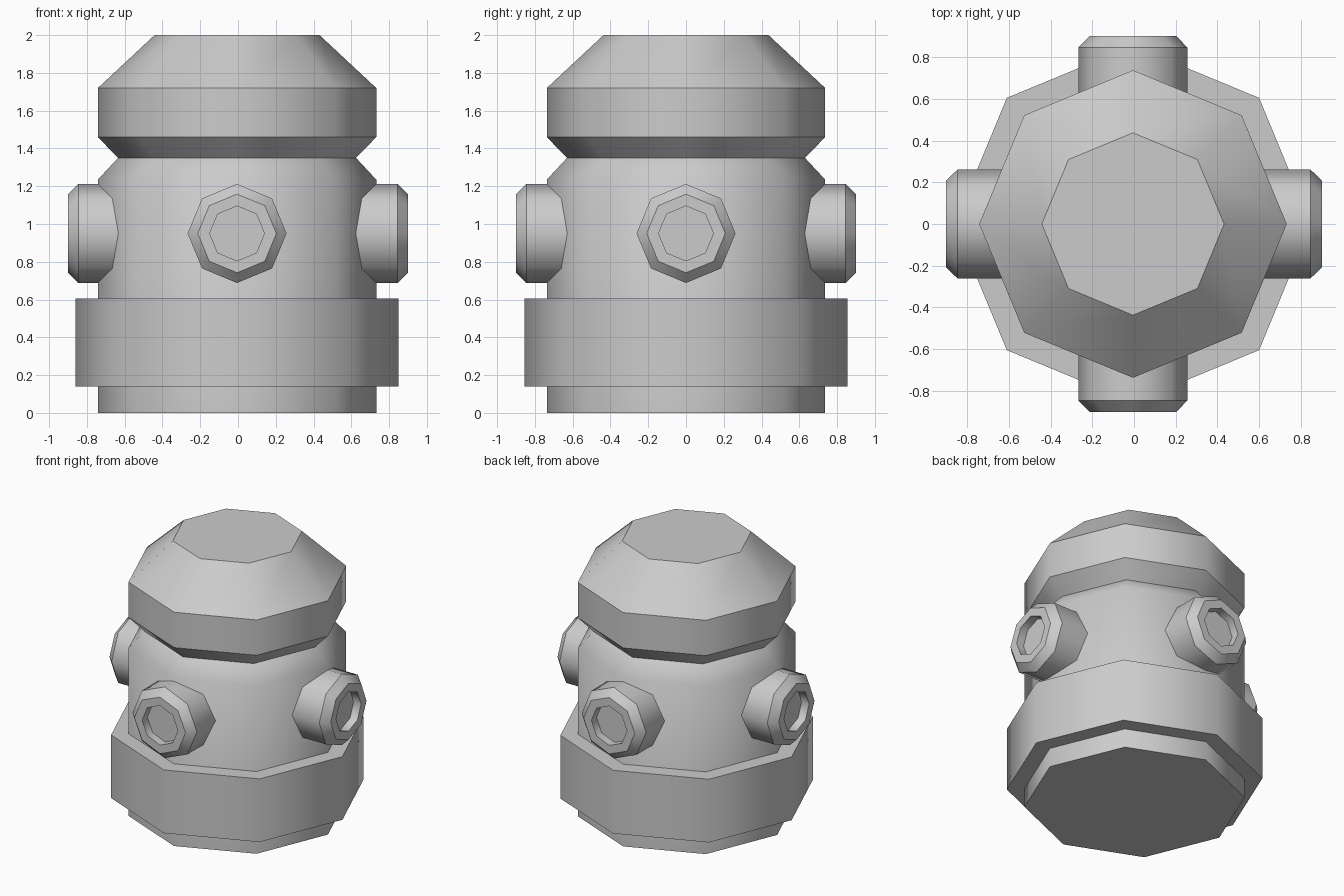
import bpy, bmesh, math
from mathutils import Matrix

cube = bpy.data.objects.get("Cube")
if cube:
    bpy.data.objects.remove(cube, do_unlink=True)

SIDES = 8
SHIFT = -0.005      # slight offset of the turned parts along x

grey = bpy.data.materials.new("light grey")
grey.use_nodes = True
grey.diffuse_color = (0.6, 0.6, 0.6, 1)
grey.node_tree.nodes["Principled BSDF"].inputs["Base Color"].default_value = (0.6, 0.6, 0.6, 1)


def turned(name, profile, close_start=False, close_end=False, soft=(), matrix=Matrix()):
    """Eight-sided lathe: rims stay sharp except the soft profile indices."""
    bm = bmesh.new()
    rings = []
    for r, z in profile:
        angles = [math.tau * i / SIDES for i in range(SIDES)]
        rings.append([bm.verts.new((r * math.cos(a), r * math.sin(a), z)) for a in angles])
    for a, b in zip(rings, rings[1:]):
        for i in range(SIDES):
            j = (i + 1) % SIDES
            bm.faces.new((a[i], a[j], b[j], b[i]))
    if close_start:
        bm.faces.new(rings[0][::-1])
    if close_end:
        bm.faces.new(rings[-1])
    for f in bm.faces:
        f.smooth = True
    for k, ring in enumerate(rings):
        if k not in soft:
            for i in range(SIDES):
                bm.edges.get((ring[i], ring[(i + 1) % SIDES])).smooth = False
    bm.transform(matrix)
    mesh = bpy.data.meshes.new(name)
    bm.to_mesh(mesh)
    bm.free()
    mesh.materials.append(grey)
    obj = bpy.data.objects.new(name, mesh)
    bpy.context.scene.collection.objects.link(obj)
    return obj


centre = Matrix.Translation((SHIFT, 0, 0))

# Barrel with a soft shoulder
turned("body", [(0.737, 0), (0.737, 1.235), (0.63, 1.35)],
       close_start=True, soft=(1,), matrix=centre)

# Wide band around the foot
turned("base_ring", [(0.70, 0.14), (0.855, 0.14), (0.855, 0.605), (0.70, 0.605)],
       matrix=centre)

# Faceted cap
turned("cap", [(0.63, 1.35), (0.737, 1.46), (0.737, 1.72), (0.437, 2.0)],
       close_end=True, matrix=centre)

# Four outlets with bevelled rims and recessed ends
outlet = [(0.262, 0.5), (0.262, 0.845), (0.208, 0.9), (0.145, 0.9), (0.145, 0.84)]
for k, side in enumerate(("left", "back", "right", "front")):
    turn = Matrix.Rotation(k * math.pi / 2, 4, 'Z') @ Matrix.Rotation(math.pi / 2, 4, 'Y')
    offset = Matrix.Translation((SHIFT if k % 2 else 0, 0, 0.95))
    turned(side + "_outlet", outlet, close_end=True, matrix=offset @ turn)
